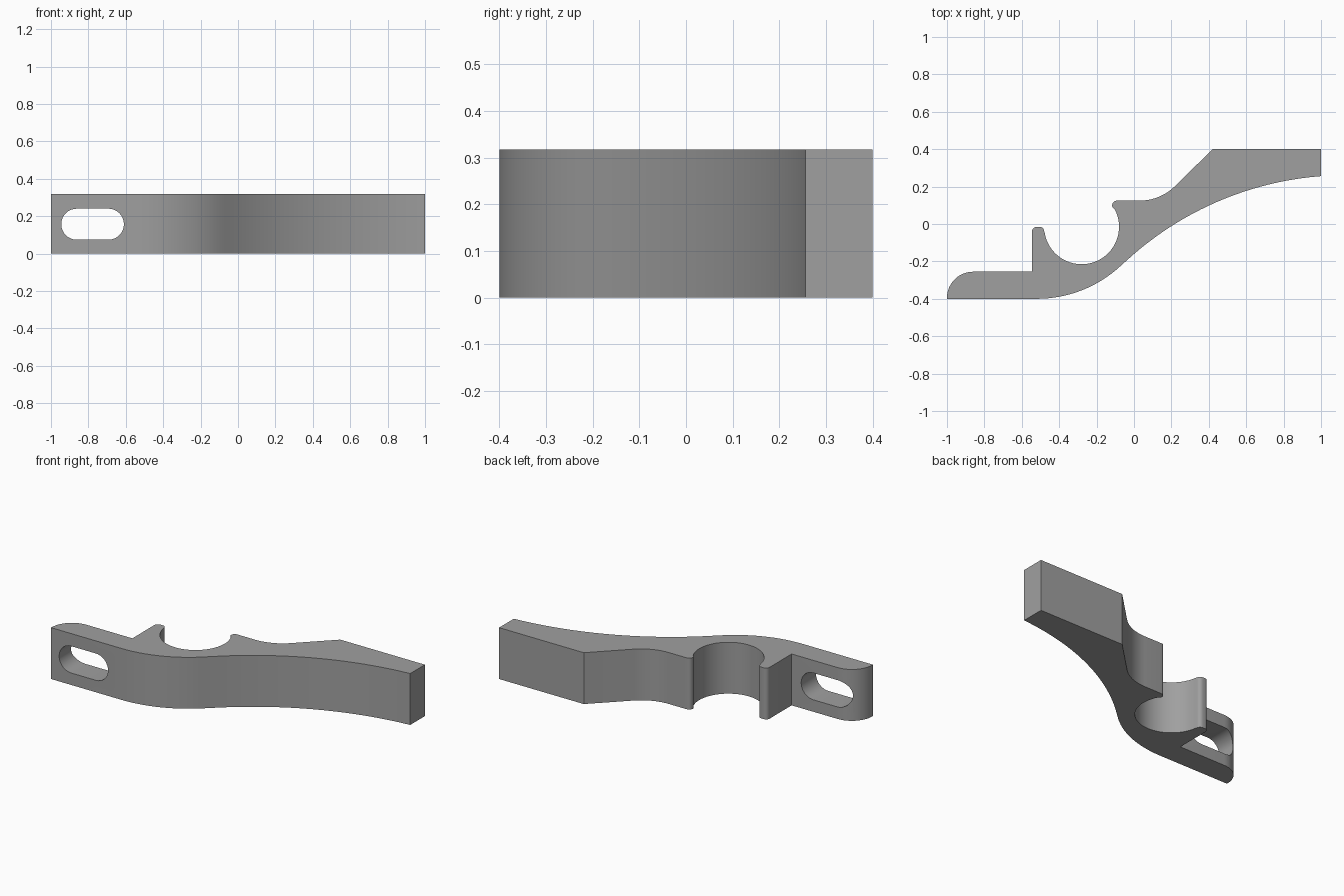
import bpy, bmesh, math

if "Cube" in bpy.data.objects:
    bpy.data.objects.remove(bpy.data.objects["Cube"])

HEIGHT = 0.318


def arc(cx, cy, r, a0, a1, n):
    """Points on an arc, angles in degrees."""
    return [(cx + r * math.cos(math.radians(a0 + (a1 - a0) * i / n)),
             cy + r * math.sin(math.radians(a0 + (a1 - a0) * i / n)))
            for i in range(n + 1)]


def extrude(name, points, offset):
    """Solid prism from a closed loop of 3D points."""
    bm = bmesh.new()
    face = bm.faces.new([bm.verts.new(p) for p in points])
    res = bmesh.ops.extrude_face_region(bm, geom=[face])
    verts = [g for g in res["geom"] if isinstance(g, bmesh.types.BMVert)]
    bmesh.ops.translate(bm, vec=offset, verts=verts)
    bmesh.ops.recalc_face_normals(bm, faces=bm.faces)
    mesh = bpy.data.meshes.new(name)
    bm.to_mesh(mesh)
    bm.free()
    obj = bpy.data.objects.new(name, mesh)
    bpy.context.collection.objects.link(obj)
    return obj


# Bracket outline, counter-clockwise
outline = [(-1, -0.4)]
outline += arc(-0.52, 0.26, 0.66, -90, -47, 16)             # lower bend
outline += arc(1.133, -1.473, 1.734, 132.5, 94.4, 24)       # long sweep
outline += [(1, 0.4), (0.42, 0.4)]                          # end block
outline += arc(0.03, 0.395, 0.27, -45, -90, 10)             # inner fillet
outline += arc(-0.092, 0.1, 0.025, 90, 208, 8)              # right lip
outline += arc(-0.28, -0.015, 0.2, 27, -173, 40)            # round cradle
outline += arc(-0.505, -0.04, 0.025, 0, 90, 6)              # left lip
outline += arc(-0.52, -0.04, 0.025, 90, 180, 6)
outline += [(-0.545, -0.255)]
outline += arc(-0.86, -0.395, 0.14, 90, 178, 12)            # rounded foot end

bracket = extrude("bracket", [(x, y, 0) for x, y in outline], (0, 0, HEIGHT))

# Slotted hole through the foot
slot = arc(-0.693, 0.157, 0.083, -90, 90, 16) + arc(-0.862, 0.157, 0.083, 90, 270, 16)
cutter = extrude("slot_cutter", [(x, -0.5, z) for x, z in slot], (0, 0.4, 0))
cutter.hide_render = True
cutter.hide_viewport = True

cut = bracket.modifiers.new("slot", "BOOLEAN")
cut.operation = "DIFFERENCE"
cut.solver = "EXACT"
cut.object = cutter

grey = bpy.data.materials.new("grey")
grey.diffuse_color = (0.35, 0.35, 0.35, 1)
grey.use_nodes = True
grey.node_tree.nodes["Principled BSDF"].inputs["Base Color"].default_value = grey.diffuse_color
bracket.data.materials.append(grey)

bpy.context.view_layer.objects.active = bracket
bracket.select_set(True)
bpy.ops.object.modifier_apply(modifier="slot")
bpy.ops.object.shade_smooth_by_angle(angle=math.radians(30))
bpy.data.objects.remove(cutter)
